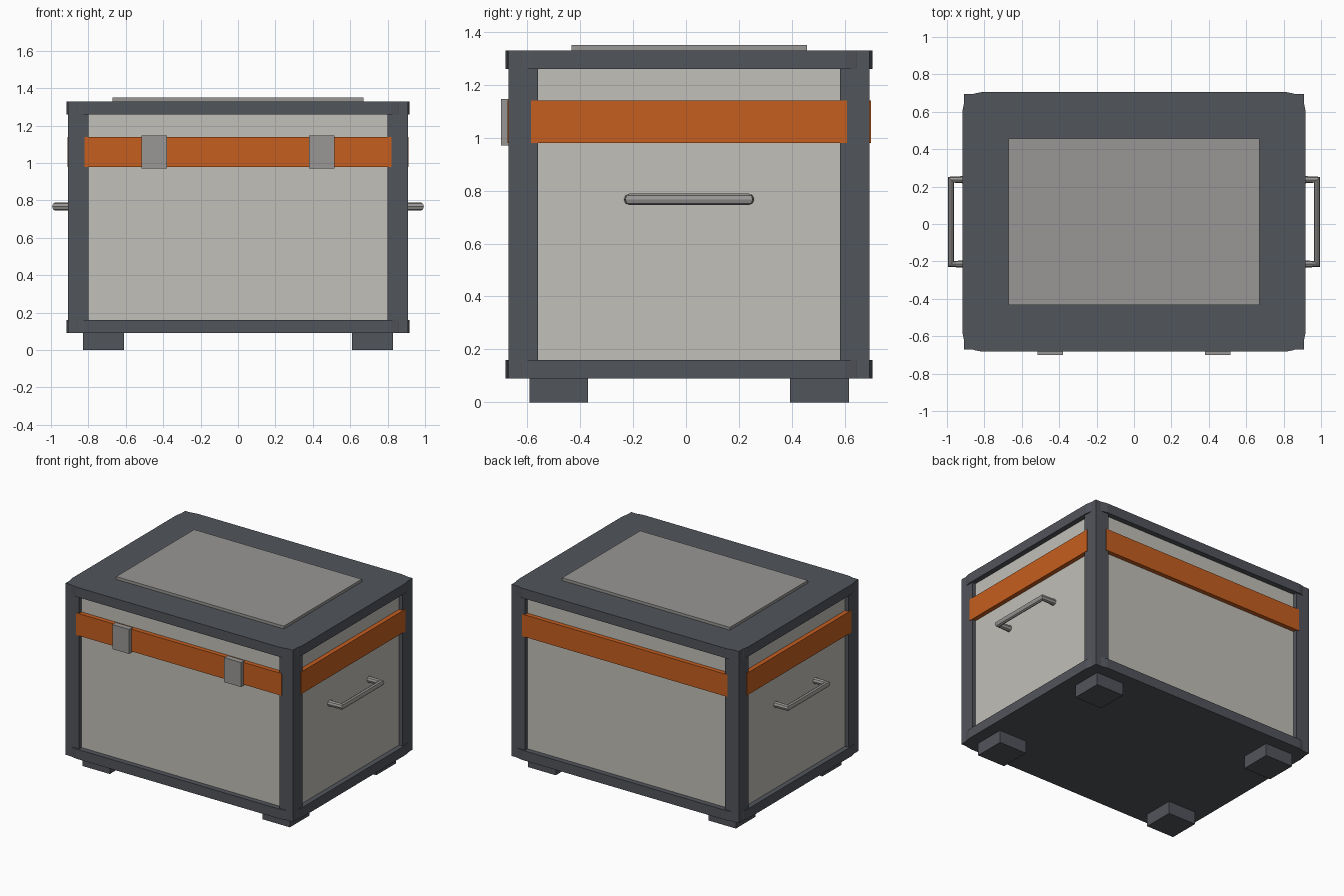
import bpy, bmesh
from mathutils import Vector

old = bpy.data.objects.get("Cube")
if old:
    bpy.data.objects.remove(old, do_unlink=True)

CY = 0.0115                      # the case sits slightly back of centre
POST_X, POST_Y = 0.908, 0.683    # outer faces of the corner posts
BASE, TOP = 0.09, 1.33


def material(name, rgb):
    m = bpy.data.materials.new(name)
    m.use_nodes = True
    m.diffuse_color = (*rgb, 1)
    m.node_tree.nodes["Principled BSDF"].inputs["Base Color"].default_value = (*rgb, 1)
    return m


frame = material("slate frame", (0.083, 0.089, 0.105))
cream = material("cream panel", (0.54, 0.525, 0.48))
orange = material("orange band", (0.56, 0.112, 0.014))
metal = material("grey metal", (0.315, 0.31, 0.30))


def box(name, lo, hi, mat, corner=0):
    """Box between two corners, with optional rounded upright edges."""
    lo, hi = Vector(lo), Vector(hi)
    bm = bmesh.new()
    bmesh.ops.create_cube(bm, size=1)
    for v in bm.verts:
        v.co = Vector(a * b for a, b in zip(v.co, hi - lo)) + (lo + hi) / 2
    if corner:
        upright = [e for e in bm.edges
                   if abs(e.verts[0].co.z - e.verts[1].co.z) > 0.01]
        bmesh.ops.bevel(bm, geom=upright, offset=corner, segments=4,
                        profile=0.5, affect='EDGES')
    mesh = bpy.data.meshes.new(name)
    bm.to_mesh(mesh)
    bm.free()
    mesh.materials.append(mat)
    ob = bpy.data.objects.new(name, mesh)
    bpy.context.collection.objects.link(ob)
    return ob


def span(a, b, sign):
    """Mirror an interval to either side of zero."""
    return (a, b) if sign > 0 else (-b, -a)


# Recessed body and the rounded slabs closing it
box("body", (-0.88, CY - 0.655, 0.11), (0.88, CY + 0.655, 1.30), cream)
for name, z in (("base_slab", BASE), ("lid_slab", TOP - 0.07)):
    box(name, (-0.917, CY - 0.693, z), (0.917, CY + 0.693, z + 0.07), frame, corner=0.1)
box("lid_plate", (-0.67, CY - 0.445, TOP - 0.01), (0.67, CY + 0.445, 1.35), metal)

# Corner posts and feet
for sx, side in ((1, "left"), (-1, "right")):
    for sy, end in ((1, "back"), (-1, "front")):
        x, y = span(0.80, POST_X, sx), span(0.57, POST_Y, sy)
        box(f"post_{end}_{side}", (x[0], CY + y[0], BASE), (x[1], CY + y[1], TOP), frame)
        x, y = span(0.61, 0.83, sx), span(0.382, 0.604, sy)
        box(f"foot_{end}_{side}", (x[0], CY + y[0], 0), (x[1], CY + y[1], BASE + 0.01), frame)

# Orange band, one strip per side
for s, side, end in ((1, "left", "back"), (-1, "right", "front")):
    x, y = span(0.87, 0.912, s), span(0.645, 0.687, s)
    box(f"band_{side}", (x[0], CY - 0.597, 0.98), (x[1], CY + 0.597, 1.14), orange)
    box(f"band_{end}", (-0.82, CY + y[0], 0.98), (0.82, CY + y[1], 1.14), orange)

# Front latches and bent-bar side handles
for s, side in ((1, "left"), (-1, "right")):
    x = span(0.38, 0.515, s)
    box(f"latch_{side}", (x[0], -0.70, 0.97), (x[1], -0.66, 1.147), metal)

    curve = bpy.data.curves.new(f"handle_{side}", 'CURVE')
    curve.dimensions = '3D'
    curve.bevel_depth = 0.022
    curve.bevel_resolution = 2
    curve.use_fill_caps = True
    path = curve.splines.new('POLY')
    path.points.add(3)
    path.use_smooth = False
    corners = ((0.87, -0.225), (0.978, -0.225), (0.978, 0.225), (0.87, 0.225))
    for p, (px, py) in zip(path.points, corners):
        p.co = (s * px, CY + py, 0.767, 1)
    curve.materials.append(metal)
    bpy.context.collection.objects.link(bpy.data.objects.new(f"handle_{side}", curve))
